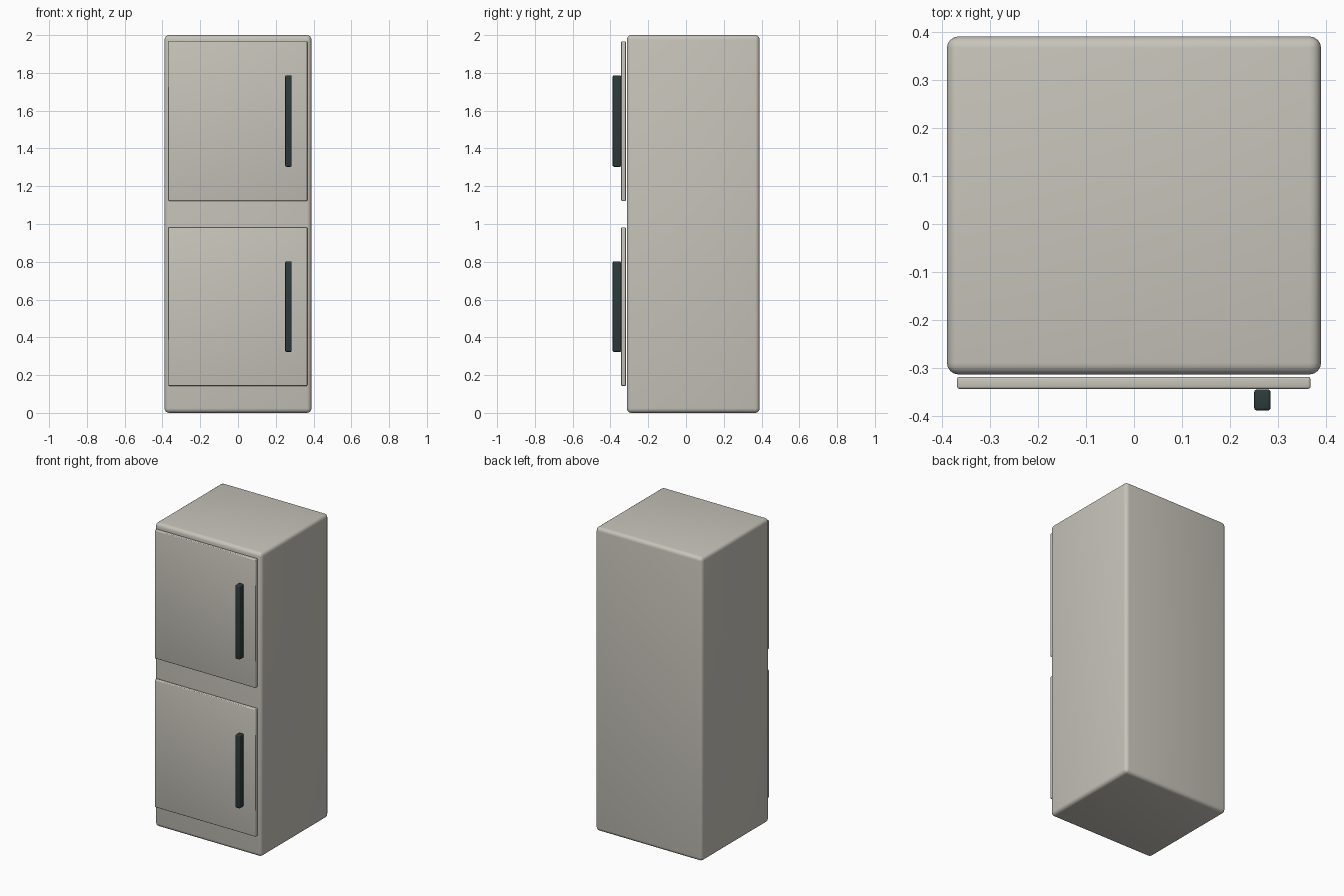
import bpy
import math

if "Cube" in bpy.data.objects:
    bpy.data.objects.remove(bpy.data.objects["Cube"])


def material(name, rgb):
    m = bpy.data.materials.new(name)
    m.diffuse_color = (*rgb, 1)
    m.use_nodes = True
    m.node_tree.nodes["Principled BSDF"].inputs["Base Color"].default_value = m.diffuse_color
    return m


enamel = material("warm grey enamel", (0.57, 0.55, 0.49))
dark = material("dark handle", (0.026, 0.042, 0.042))


def rounded_box(name, x, y, z, radius, mat, segments=3):
    """Box spanning the given (min, max) ranges with rounded edges."""
    ranges = (x, y, z)
    bpy.ops.mesh.primitive_cube_add(size=1, location=[(a + b) / 2 for a, b in ranges])
    ob = bpy.context.object
    ob.name = name
    ob.scale = [b - a for a, b in ranges]
    bpy.ops.object.transform_apply(location=False, rotation=False, scale=True)
    bevel = ob.modifiers.new("rounded edges", "BEVEL")
    bevel.width = radius
    bevel.segments = segments
    bpy.ops.object.modifier_apply(modifier=bevel.name)
    bpy.ops.object.shade_smooth_by_angle(angle=math.radians(40))
    ob.data.materials.append(mat)
    return ob


# Cabinet
rounded_box("cabinet", (-0.389, 0.389), (-0.313, 0.39), (0, 2), 0.024, enamel, 4)

# Two doors, each with a vertical handle
for label, door_z, handle_z in (
    ("upper", (1.122, 1.967), (1.303, 1.787)),
    ("lower", (0.143, 0.982), (0.323, 0.802)),
):
    rounded_box(label + "_door", (-0.368, 0.367), (-0.343, -0.318), door_z, 0.005, enamel)
    rounded_box(label + "_handle", (0.25, 0.284), (-0.388, -0.344), handle_z, 0.006, dark)
